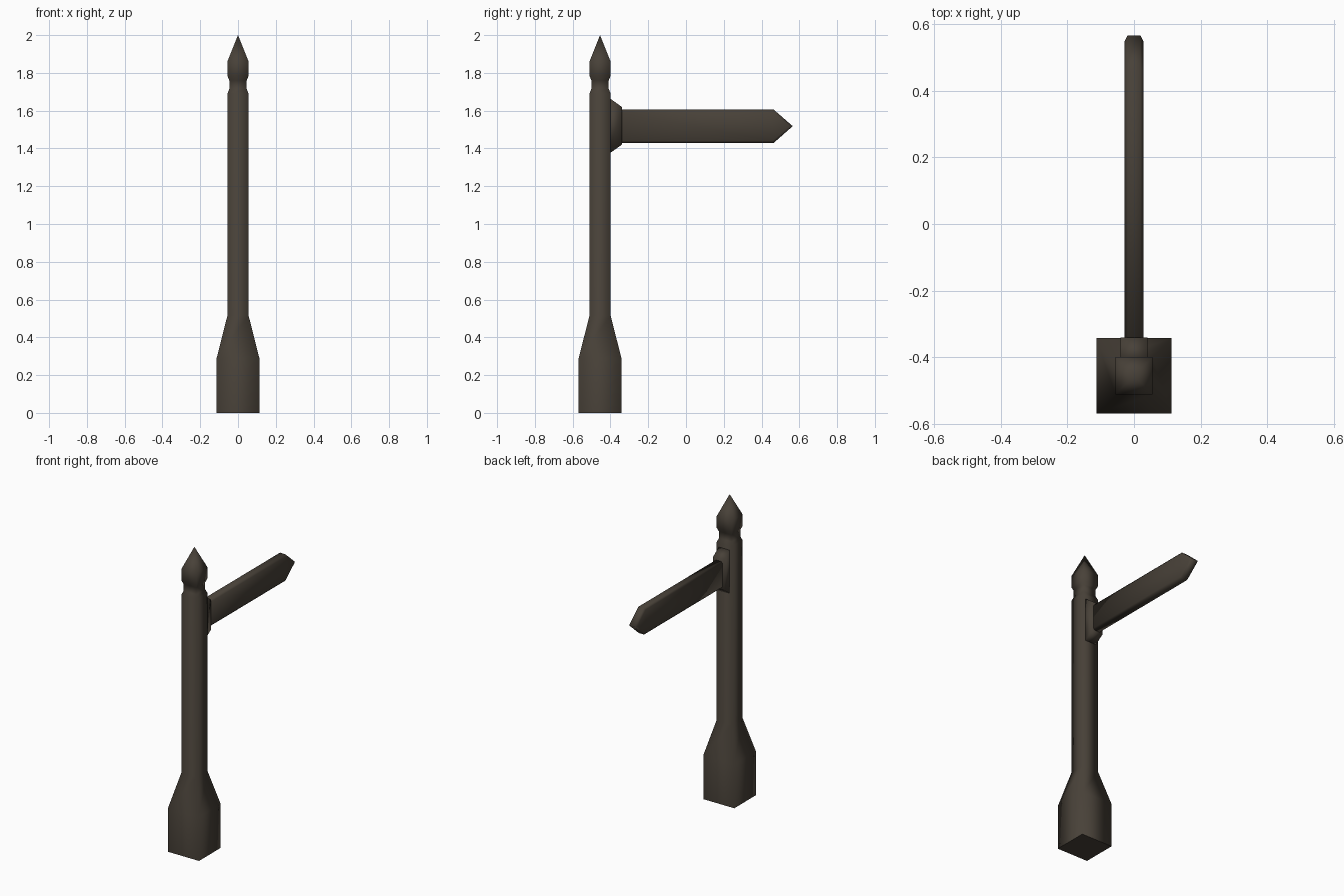
import bpy, bmesh

if "Cube" in bpy.data.objects:
    bpy.data.objects.remove(bpy.data.objects["Cube"])

wood = bpy.data.materials.new("dark weathered wood")
wood.diffuse_color = (0.065, 0.053, 0.040, 1)
wood.use_nodes = True
wood.node_tree.nodes["Principled BSDF"].inputs["Base Color"].default_value = wood.diffuse_color


def loft(name, rings, smooth_caps=False, tip=None):
    """Skin equal-length rings of points; close with caps, or an apex at the end."""
    bm = bmesh.new()
    rows = [[bm.verts.new(p) for p in ring] for ring in rings]
    n = len(rows[0])
    for a, b in zip(rows, rows[1:]):
        for i in range(n):
            j = (i + 1) % n
            bm.faces.new((a[i], a[j], b[j], b[i]))
    caps = [bm.faces.new(rows[0][::-1])]
    if tip:
        apex = bm.verts.new(tip)
        for i in range(n):
            bm.faces.new((rows[-1][i], rows[-1][(i + 1) % n], apex))
    else:
        caps.append(bm.faces.new(rows[-1]))
    bmesh.ops.recalc_face_normals(bm, faces=bm.faces)
    for f in bm.faces:
        f.smooth = True
    if not smooth_caps:
        for f in caps:
            for e in f.edges:
                e.smooth = False
    me = bpy.data.meshes.new(name)
    bm.to_mesh(me)
    bm.free()
    me.materials.append(wood)
    ob = bpy.data.objects.new(name, me)
    bpy.context.collection.objects.link(ob)
    return ob


# Square post: flared foot, long shaft, neck groove and pointed finial
PY = -0.455
profile = [(0.113, 0), (0.113, 0.29), (0.056, 0.515), (0.056, 1.69),
           (0.046, 1.715), (0.046, 1.76), (0.056, 1.785), (0.056, 1.86)]
loft("post", [[(sx * r, PY + sy * r, z) for sx, sy in
               ((-1, -1), (1, -1), (1, 1), (-1, 1))] for r, z in profile],
     tip=(0, PY, 2.0))

# Bracket plate between post and arm, sloped at top and bottom
bracket = [(-0.41, 1.37), (-0.34, 1.42), (-0.34, 1.62), (-0.41, 1.67)]
loft("arm_bracket", [[(x, y, z) for y, z in bracket] for x in (-0.04, 0.04)],
     smooth_caps=True)


# Pointed sign arm with chamfered long edges
def arm_ring(x, d):
    pts = [(-0.36, 1.43 + d), (0.465 - d * 0.4, 1.43 + d), (0.565 - d * 1.5, 1.518),
           (0.465 - d * 0.4, 1.605 - d), (-0.36, 1.605 - d)]
    return [(x, y, z) for y, z in pts]


loft("sign_arm", [arm_ring(-0.028, 0.011), arm_ring(-0.019, 0),
                  arm_ring(0.019, 0), arm_ring(0.028, 0.011)], smooth_caps=True)
